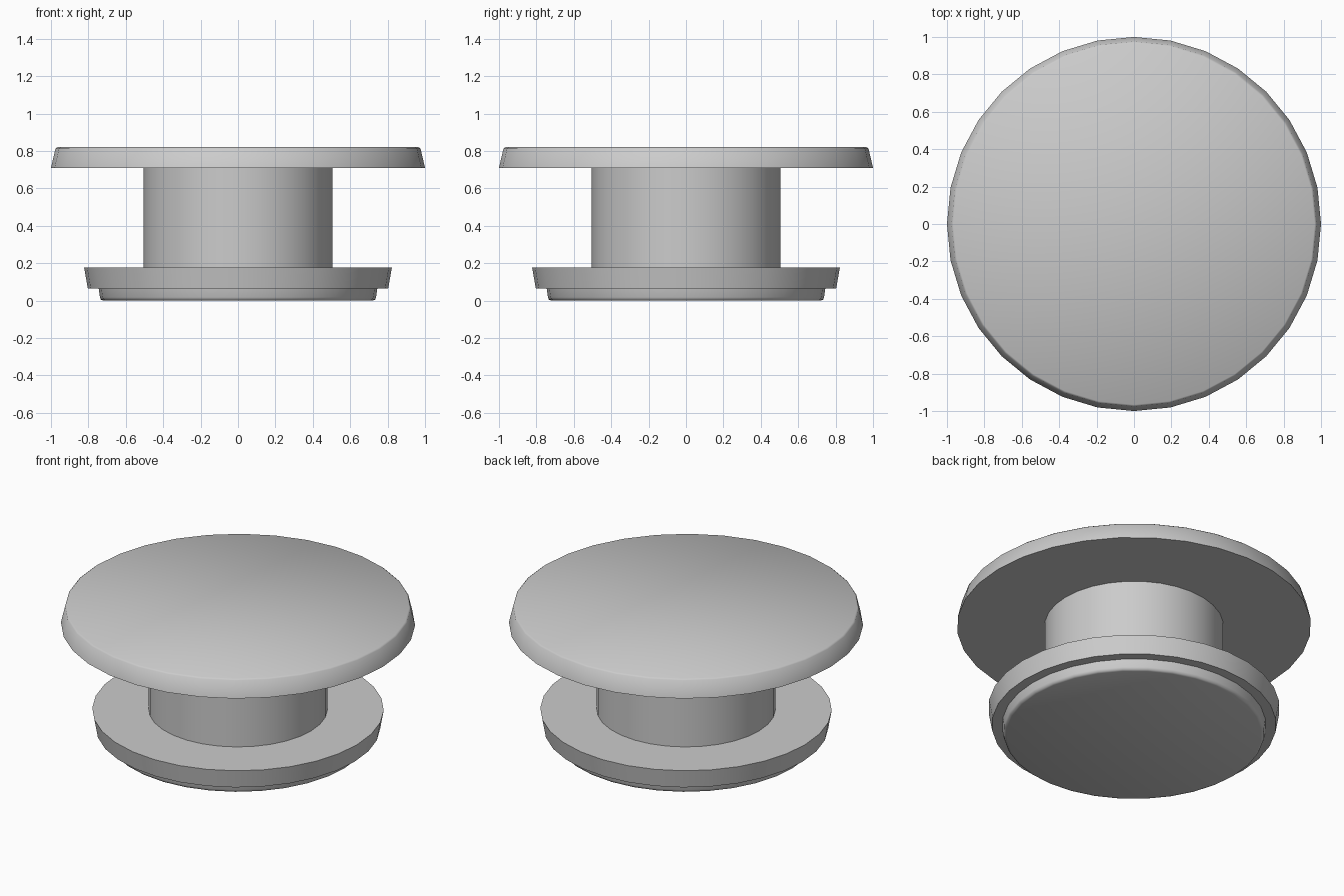
import bpy, bmesh, math

if "Cube" in bpy.data.objects:
    bpy.data.objects.remove(bpy.data.objects["Cube"])

SIDES = 32

grey = bpy.data.materials.new("plain grey")
grey.diffuse_color = (0.6, 0.6, 0.6, 1)
grey.use_nodes = True
grey.node_tree.nodes["Principled BSDF"].inputs["Base Color"].default_value = grey.diffuse_color


def lathe(name, profile, cap_bottom=True, cap_top=True):
    """Turn an (radius, height) profile, listed bottom to top, around z."""
    bm = bmesh.new()
    rings = []
    for r, z in profile:
        rings.append([bm.verts.new((r * math.cos(2 * math.pi * i / SIDES),
                                    r * math.sin(2 * math.pi * i / SIDES), z))
                      for i in range(SIDES)])
    for low, high in zip(rings, rings[1:]):
        for i in range(SIDES):
            j = (i + 1) % SIDES
            bm.faces.new((low[i], low[j], high[j], high[i]))
    if cap_bottom:
        bm.faces.new(rings[0][::-1])
    if cap_top:
        bm.faces.new(rings[-1])
    mesh = bpy.data.meshes.new(name)
    bm.to_mesh(mesh)
    bm.free()
    mesh.materials.append(grey)
    ob = bpy.data.objects.new(name, mesh)
    bpy.context.collection.objects.link(ob)
    bpy.ops.object.select_all(action='DESELECT')
    ob.select_set(True)
    bpy.context.view_layer.objects.active = ob
    bpy.ops.object.shade_smooth_by_angle(angle=math.radians(50))
    return ob


# Low foot with a softened bottom edge
lathe("foot", [(0.72, 0.0), (0.733, 0.005), (0.738, 0.018), (0.745, 0.065)],
      cap_top=False)

# Lower disc, flaring outwards to its top
lathe("lower_disc", [(0.803, 0.065), (0.823, 0.178)])

# Straight central column
lathe("column", [(0.505, 0.178), (0.505, 0.71)],
      cap_bottom=False, cap_top=False)

# Wide top disc, narrowing upwards with a softened rim
lathe("top_disc", [(1.0, 0.71), (0.976, 0.812), (0.966, 0.82)])
